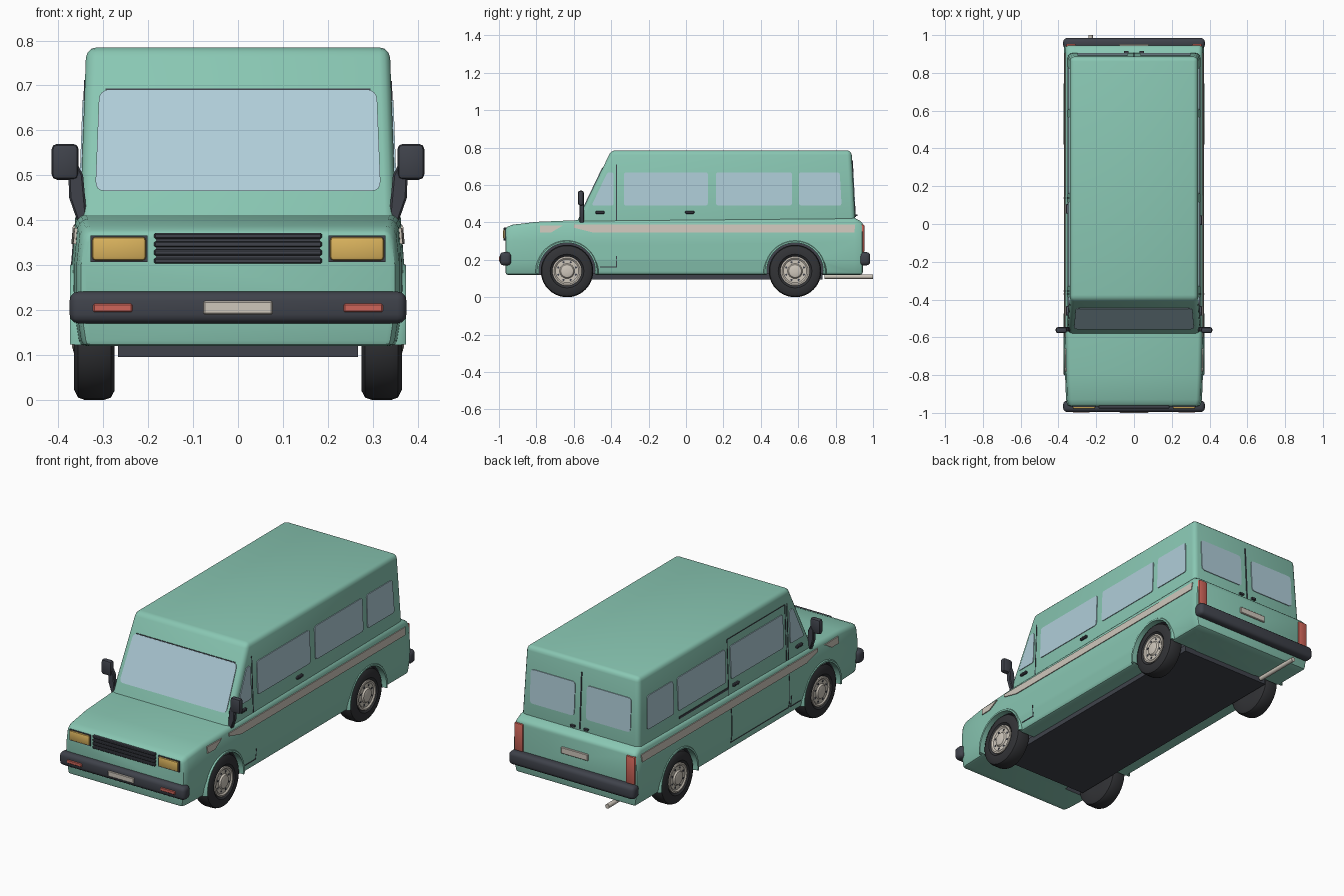
import bpy, bmesh, math
from mathutils import Vector

cube = bpy.data.objects.get("Cube")
if cube:
    bpy.data.objects.remove(cube, do_unlink=True)


def material(name, r, g, b):
    m = bpy.data.materials.new(name)
    m.use_nodes = True
    m.diffuse_color = (r, g, b, 1)
    m.node_tree.nodes["Principled BSDF"].inputs["Base Color"].default_value = (r, g, b, 1)
    return m


GREEN = material("mint_green", 0.25, 0.57, 0.45)
GLASS = material("pale_blue_glass", 0.43, 0.61, 0.69)
TRIM = material("dark_trim", 0.05, 0.055, 0.07)
RUBBER = material("tyre_rubber", 0.032, 0.033, 0.037)
CREAM = material("cream", 0.62, 0.57, 0.5)
AMBER = material("amber_lamp", 0.7, 0.45, 0.11)
RED = material("red_lamp", 0.62, 0.13, 0.1)
parts = []


def solid(name, rings, mat, bevel=0, segs=2):
    """Skin closed rings of points, cap both ends, optionally bevel the sharp edges."""
    bm = bmesh.new()
    loops = [[bm.verts.new(p) for p in ring] for ring in rings]
    n = len(loops[0])
    for a, b in zip(loops, loops[1:]):
        for i in range(n):
            j = (i + 1) % n
            bm.faces.new((a[i], a[j], b[j], b[i]))
    bm.faces.new(loops[0])
    bm.faces.new(loops[-1])
    bmesh.ops.recalc_face_normals(bm, faces=bm.faces)
    if bevel:
        sharp = [e for e in bm.edges if e.calc_face_angle(0) > 0.6]
        bmesh.ops.bevel(bm, geom=sharp, offset=bevel, segments=segs, profile=0.5,
                        affect='EDGES', clamp_overlap=True)
    me = bpy.data.meshes.new(name)
    bm.to_mesh(me)
    bm.free()
    me.materials.append(mat)
    ob = bpy.data.objects.new(name, me)
    bpy.context.collection.objects.link(ob)
    parts.append(ob)
    return ob


def box(name, x0, x1, y0, y1, z0, z1, mat, bevel=0, segs=2):
    ring = lambda z: [(x0, y0, z), (x1, y0, z), (x1, y1, z), (x0, y1, z)]
    return solid(name, [ring(z0), ring(z1)], mat, bevel, segs)


def circle(x, y, z, r, n=32):
    """Circle facing along x."""
    return [(x, y + r * math.cos(math.tau * i / n), z + r * math.sin(math.tau * i / n))
            for i in range(n)]


def rounded(pts, r, steps=4):
    """Round the corners of a 2D polygon."""
    out = []
    for i, p in enumerate(pts):
        p, a, b = Vector(p), Vector(pts[i - 1]), Vector(pts[(i + 1) % len(pts)])
        a, b = p + (a - p).normalized() * r, p + (b - p).normalized() * r
        for k in range(steps + 1):
            t = k / steps
            out.append(a * (1 - t) ** 2 + p * 2 * t * (1 - t) + b * t * t)
    return out


def rect(u0, u1, v0, v1):
    return [(u0, v0), (u1, v0), (u1, v1), (u0, v1)]


def plate(name, pts, place, out, mat, proud=0.004):
    """Thin plate following a body surface."""
    out = Vector(out)
    surface = [Vector(place(*p)) for p in pts]
    return solid(name, [[p - out * 0.004 for p in surface], [p + out * proud for p in surface]], mat)


# Body surfaces: lower half width along y, and linear cabin slopes
def lower_half(y):
    if y < -0.92:
        return 0.362 + (y + 0.92) * 0.22
    return min(0.37, 0.37 + (y + 0.6) * 0.025)


def slope(z):
    return (z - 0.41) / 0.375


def cabin_half(z):
    return 0.3515 - 0.0135 * slope(z)


def front_y(z):
    return -0.58 + 0.18 * slope(z)


def rear_y(z):
    return 0.905 - 0.02 * slope(z)


def on_side(s):
    def place(y, z):
        w = lower_half(y)
        if z > 0.405:
            x = cabin_half(z)
        elif z > 0.3:
            x = w * (1 - 0.02 * (z - 0.3) / 0.09)
        else:
            x = w * (1 - 0.035 * max(0, 0.2 - z) / 0.08)
        return (s * x, y, z)
    return place


on_windscreen = lambda x, z: (x, front_y(z), z)
on_rear = lambda x, z: (x, rear_y(z), z)


def section(y, top):
    w = lower_half(y)
    half = [(w * 0.965, 0.12), (w, 0.2), (w, 0.3), (w * 0.98, top - 0.02), (w * 0.95, top)]
    return [(x, y, z) for x, z in half] + [(-x, y, z) for x, z in reversed(half)]


# Lower body with bonnet
stations = [(-0.965, 0.373), (-0.93, 0.387), (-0.8, 0.403), (-0.58, 0.412), (0.9, 0.425), (0.945, 0.4)]
lower = solid("lower_body", [section(*s) for s in stations], GREEN, 0.012)
lower.data.materials.append(TRIM)

# Wheel wells cut out of the lower body, lined dark
AXLES = {"front": -0.636, "rear": 0.583}
for y in AXLES.values():
    for s in (1, -1):
        cutter = solid("wheel_well_cutter", [circle(s * x, y, 0.14, 0.153, 40) for x in (0.2, 0.5)], GREEN)
        cutter.data.materials.append(TRIM)
        for f in cutter.data.polygons:
            f.material_index = 1
        cutter.hide_render = True
        mod = lower.modifiers.new("well", 'BOOLEAN')
        mod.operation = 'DIFFERENCE'
        mod.solver = 'EXACT'
        mod.object = cutter
        with bpy.context.temp_override(object=lower, active_object=lower, selected_objects=[lower]):
            bpy.ops.object.modifier_apply(modifier=mod.name)
        parts.remove(cutter)
        bpy.data.objects.remove(cutter, do_unlink=True)

# Cabin with sloping windscreen, and the floor pan
cabin_ring = lambda z: [(-cabin_half(z), front_y(z), z), (cabin_half(z), front_y(z), z),
                        (cabin_half(z), rear_y(z), z), (-cabin_half(z), rear_y(z), z)]
solid("cabin", [cabin_ring(0.33), cabin_ring(0.785)], GREEN, 0.024, 3)
box("floor_pan", -0.267, 0.267, -0.73, 0.73, 0.095, 0.13, TRIM)

# Windscreen and rear door windows
plate("windscreen", rounded([(-0.318, 0.465), (0.318, 0.465), (0.309, 0.69), (-0.309, 0.69)], 0.022),
      on_windscreen, (0, -1, 0), GLASS)
plate("windscreen_seal", rect(-0.295, 0.295, 0.688, 0.693), on_windscreen, (0, -1, 0), TRIM, 0.003)
for s in (1, -1):
    plate("rear_window", rounded(rect(*sorted((s * 0.035, s * 0.3)), 0.49, 0.67), 0.02),
          on_rear, (0, 1, 0), GLASS)
    box("rear_door_handle", s * 0.04 - 0.012, s * 0.04 + 0.012, 0.9, 0.916, 0.433, 0.443, TRIM)
plate("rear_door_seam", rect(-0.003, 0.003, 0.43, 0.73), on_rear, (0, 1, 0), TRIM)

# Both sides: glass, stripe, seams, handles, wheels, mirrors and lamps
for s, side in ((1, "left"), (-1, "right")):
    place, out = on_side(s), (s, 0, 0)
    glass = [[(-0.505, 0.49), (-0.387, 0.49), (-0.387, 0.668), (-0.42, 0.668)],
             rect(-0.332, 0.117, 0.49, 0.668), rect(0.16, 0.567, 0.49, 0.668),
             [(0.604, 0.49), (0.832, 0.49), (0.822, 0.668), (0.604, 0.668)]]
    for pts in glass:
        plate(side + "_window", rounded(pts, 0.015), place, out, GLASS)

    plate(side + "_stripe", [(-0.6, 0.372), (-0.5, 0.347), (0.9, 0.347), (0.905, 0.388), (-0.6, 0.388)],
          place, out, CREAM, 0.005)
    plate(side + "_stripe_front", [(-0.78, 0.347), (-0.72, 0.347), (-0.66, 0.383), (-0.78, 0.383)],
          place, out, CREAM, 0.005)

    seams = [rect(-0.374, -0.369, 0.41, 0.71), rect(-0.374, -0.369, 0.16, 0.22),
             rect(-0.46, -0.369, 0.158, 0.163)]
    if s < 0:
        # Sliding door outline and its rail
        for y in (0.138, -0.355):
            seams += [rect(y - 0.002, y + 0.002, a, b) for a, b in ((0.16, 0.2), (0.2, 0.3), (0.3, 0.39), (0.41, 0.71))]
        seams += [rect(-0.355, 0.138, z, z + 0.004) for z in (0.16, 0.708)]
        seams.append(rect(0.14, 0.56, 0.445, 0.457))
    for pts in seams:
        plate(side + "_seam", pts, place, out, TRIM, 0.002)
    for y in (-0.46, 0.02 if s > 0 else 0.08):
        x = s * cabin_half(0.453)
        box(side + "_door_handle", x - 0.012, x + 0.012, y - 0.025, y + 0.025, 0.446, 0.461, TRIM, 0.004, 1)

    for end, y in AXLES.items():
        name = end + "_" + side
        # Arch lip swept over the wheel
        lip = []
        for i in range(25):
            a = math.radians(-6 + 192 * i / 24)
            lip.append([(s * x, y + r * math.cos(a), 0.14 + r * math.sin(a))
                        for r, x in ((0.151, 0.34), (0.151, 0.373), (0.16, 0.374), (0.168, 0.362), (0.168, 0.34))])
        solid(name + "_arch_lip", lip, GREEN)
        tyre = [(0.07, 0.275), (0.12, 0.275), (0.135, 0.283), (0.14, 0.298), (0.14, 0.342),
                (0.135, 0.356), (0.118, 0.365), (0.09, 0.365), (0.078, 0.355)]
        solid(name + "_tyre", [circle(s * x, y, 0.14, r, 40) for r, x in tyre], RUBBER)
        hub = [(0.078, 0.35), (0.078, 0.362), (0.07, 0.364), (0.062, 0.358), (0.04, 0.358),
               (0.034, 0.366), (0.02, 0.37), (0.004, 0.37)]
        solid(name + "_hub", [circle(s * x, y, 0.14, r) for r, x in hub], CREAM)
        for i in range(8):
            a = math.tau * (i + 0.5) / 8
            solid(name + "_hub_hole", [circle(s * x, y + 0.051 * math.cos(a), 0.14 + 0.051 * math.sin(a), 0.006, 8)
                                       for x in (0.352, 0.3595)], TRIM)

    # Door mirror on a tapered bracket
    arm = [(0.335, 0.39), (0.355, 0.39), (0.376, 0.45), (0.378, 0.51), (0.36, 0.53), (0.345, 0.5)]
    solid(side + "_mirror_arm", [[(s * x, y, z) for x, z in arm] for y in (-0.57, -0.545)], TRIM, 0.004, 1)
    xs = sorted((s * 0.355, s * 0.415))
    box(side + "_mirror", *xs, -0.578, -0.546, 0.49, 0.57, TRIM, 0.012)

    # Headlight in a dark bezel, bumper lamp and tail light
    xs = sorted((s * 0.205, s * 0.325))
    box(side + "_headlight_bezel", xs[0] - 0.003, xs[1] + 0.003, -0.97, -0.94, 0.307, 0.366, TRIM)
    box(side + "_headlight", *xs, -0.978, -0.94, 0.31, 0.363, AMBER, 0.008)
    xs = sorted((s * 0.235, s * 0.323))
    box(side + "_bumper_lamp", *xs, -0.999, -0.98, 0.195, 0.214, RED, 0.003, 1)
    xs = sorted((s * 0.308, s * 0.36))
    box(side + "_tail_light", *xs, 0.92, 0.954, 0.24, 0.388, RED, 0.006)

# Grille
box("grille_back", -0.183, 0.183, -0.968, -0.94, 0.305, 0.37, TRIM)
for i in range(4):
    z = 0.303 + i * 0.0185
    box("grille_slat", -0.187, 0.187, -0.977, -0.95, z, z + 0.013, TRIM, 0.003, 1)

# Bumpers and number plates
box("front_bumper", -0.375, 0.375, -0.995, -0.935, 0.17, 0.241, TRIM, 0.02, 3)
box("rear_bumper", -0.375, 0.375, 0.927, 0.985, 0.17, 0.241, TRIM, 0.02, 3)
box("front_plate", -0.077, 0.077, -1.0, -0.98, 0.19, 0.22, CREAM, 0.003, 1)
box("rear_plate", -0.08, 0.08, 0.94, 0.953, 0.295, 0.33, CREAM, 0.003, 1)

# Exhaust pipe
pipe = [(-0.23 + 0.012 * math.cos(math.tau * i / 12), 0.11 + 0.012 * math.sin(math.tau * i / 12)) for i in range(12)]
solid("exhaust_pipe", [[(x, y, z) for x, z in pipe] for y in (0.74, 1.0)], CREAM)

# Smooth shading with crisp edges
for ob in bpy.context.selected_objects:
    ob.select_set(False)
for ob in parts:
    ob.select_set(True)
bpy.context.view_layer.objects.active = lower
bpy.ops.object.shade_smooth_by_angle(angle=math.radians(35))
